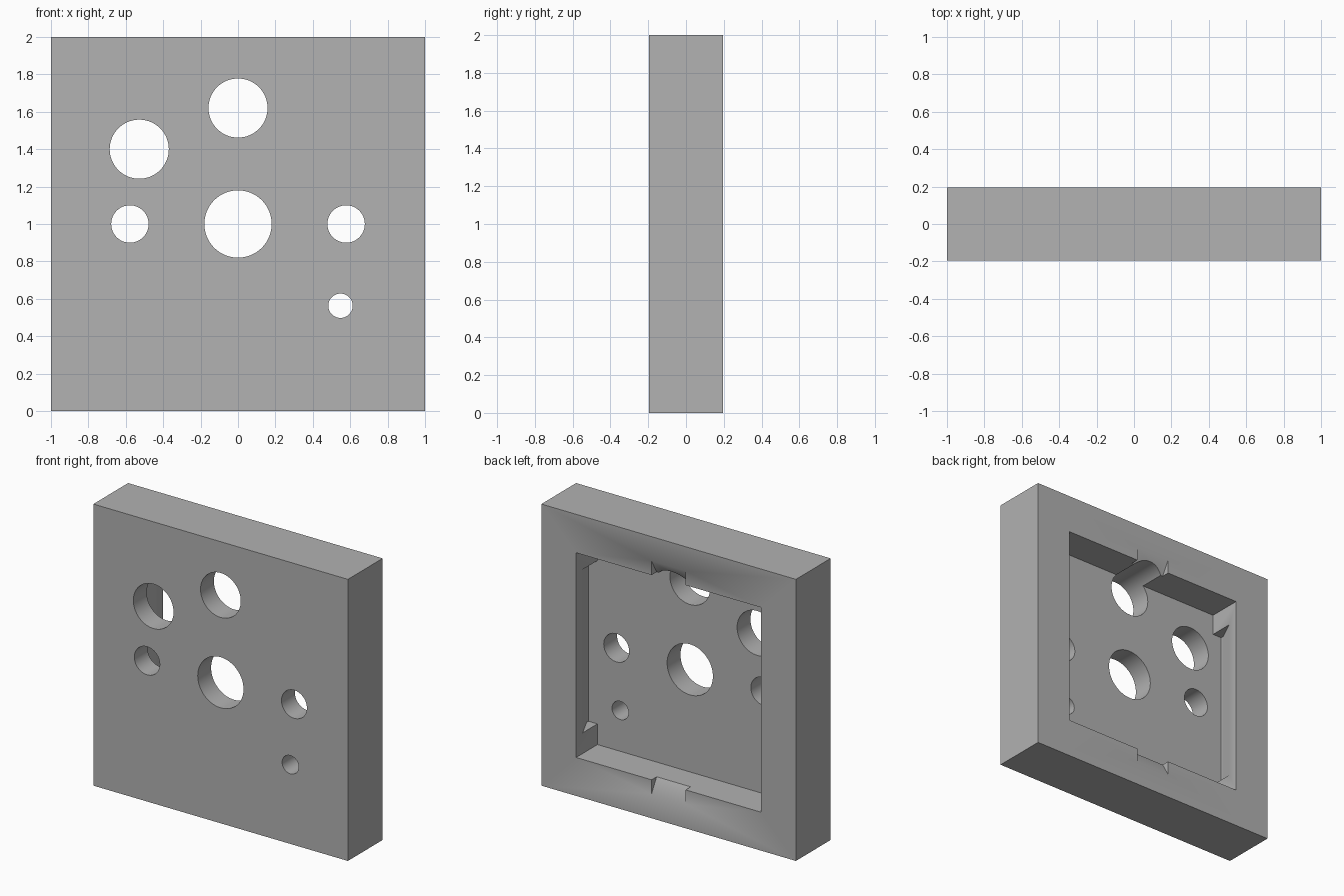
import bpy, bmesh, math
from mathutils import Vector

if "Cube" in bpy.data.objects:
    bpy.data.objects.remove(bpy.data.objects["Cube"])

HALF_T = 0.195          # half thickness of the plate
REC = 0.727             # half size of the rear recess
FLOOR = HALF_T - 0.24   # y of the recess floor


def make_object(name, bm):
    bmesh.ops.recalc_face_normals(bm, faces=bm.faces[:])
    mesh = bpy.data.meshes.new(name)
    bm.to_mesh(mesh)
    bm.free()
    obj = bpy.data.objects.new(name, mesh)
    bpy.context.collection.objects.link(obj)
    return obj


def prism(name, points, direction):
    """Closed profile extruded along a direction."""
    bm = bmesh.new()
    face = bm.faces.new([bm.verts.new(p) for p in points])
    ext = bmesh.ops.extrude_face_region(bm, geom=[face])
    verts = [v for v in ext["geom"] if isinstance(v, bmesh.types.BMVert)]
    bmesh.ops.translate(bm, verts=verts, vec=Vector(direction))
    return make_object(name, bm)


def box(name, x, y0, y1, z0, z1):
    return prism(name, [(-x, y0, z0), (x, y0, z0), (x, y0, z1), (-x, y0, z1)],
                 (0, y1 - y0, 0))


# Square plate
plate = box("plate", 1, -HALF_T, HALF_T, 0, 2)
grey = bpy.data.materials.new("grey")
grey.diffuse_color = (0.445, 0.445, 0.445, 1)
grey.use_nodes = True
grey.node_tree.nodes["Principled BSDF"].inputs["Base Color"].default_value = grey.diffuse_color
plate.data.materials.append(grey)

# Rear recess
cutters = [box("recess_cutter", REC, FLOOR, HALF_T + 0.1, 1 - REC, 1 + REC)]

for s in (-1, 1):
    # Sloped finger notches in the top and bottom rim
    slope = 0.1 / 0.057
    profile = [(HALF_T - 0.057, REC), (HALF_T + 0.03, REC + 0.087 * slope),
               (HALF_T + 0.03, REC - 0.1), (HALF_T - 0.057, REC - 0.1)]
    cutters.append(prism("notch_cutter",
                         [(-0.134, y, 1 + s * h) for y, h in profile],
                         (0.268, 0, 0)))
    # Undercut grooves in the side walls
    profile = [(REC, HALF_T - 0.074), (REC + 0.071, FLOOR + 0.02),
               (REC + 0.071, FLOOR), (REC - 0.1, FLOOR),
               (REC - 0.1, HALF_T - 0.074)]
    cutters.append(prism("groove_cutter",
                         [(s * x, y, 0.42) for x, y in profile],
                         (0, 0, 1.16)))

# Round through holes: x, z, radius
for x, z, r in ((0, 1.62, 0.158), (-0.528, 1.4, 0.158), (-0.578, 1, 0.1),
                (0, 1, 0.18), (0.578, 1, 0.1), (0.548, 0.563, 0.065)):
    ring = [(x + r * math.cos(a), -0.3, z + r * math.sin(a))
            for a in (2 * math.pi * i / 64 for i in range(64))]
    cutters.append(prism("hole_cutter", ring, (0, 0.6, 0)))

# Cut everything out of the plate
bpy.context.view_layer.objects.active = plate
plate.select_set(True)
for cutter in cutters:
    cutter.hide_render = True
    mod = plate.modifiers.new("cut", "BOOLEAN")
    mod.operation = "DIFFERENCE"
    mod.solver = "EXACT"
    mod.object = cutter
    bpy.ops.object.modifier_apply(modifier=mod.name)
    bpy.data.objects.remove(cutter)

bpy.ops.object.shade_smooth_by_angle(angle=math.radians(30))
